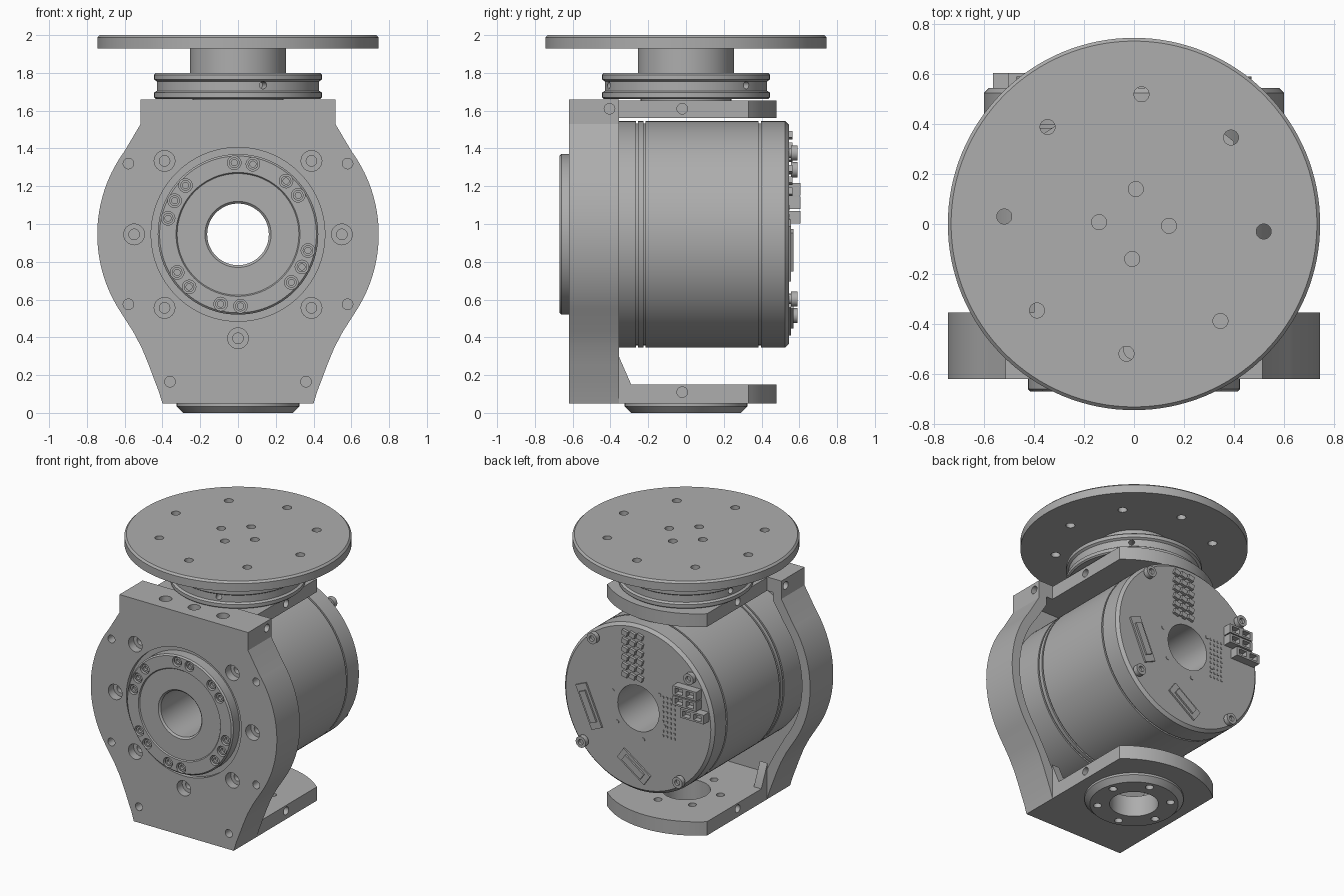
import bpy, bmesh
from math import sin, cos, pi, radians
from mathutils import Matrix, Vector

cube = bpy.data.objects.get("Cube")
if cube:
    bpy.data.objects.remove(cube)

mat = bpy.data.materials.new("machined_grey")
mat.use_nodes = True
GREY = (0.42, 0.42, 0.42, 1)
mat.diffuse_color = GREY
mat.node_tree.nodes["Principled BSDF"].inputs["Base Color"].default_value = GREY

CZ = 0.945        # height of the motor axis
BACK = 0.545      # rear face of the motor
AXES = {"x": Matrix.Rotation(pi / 2, 4, "Y"),
        "y": Matrix.Rotation(-pi / 2, 4, "X"),
        "z": Matrix.Identity(4)}


def lathe(bm, prof, axis="z", loc=(0, 0, 0), ring=False, n=96, turn=0):
    """Spin a (radius, height) profile; ring=True closes it on itself."""
    m = Matrix.Rotation(turn, 4, "Z") @ Matrix.Translation(loc) @ AXES[axis]
    loops = [[bm.verts.new(m @ Vector((r * cos(2 * pi * i / n), r * sin(2 * pi * i / n), h)))
              for i in range(n)] for r, h in prof]
    pairs = list(zip(loops, loops[1:]))
    if ring:
        pairs.append((loops[-1], loops[0]))
    else:
        bm.faces.new(loops[0])
        bm.faces.new(loops[-1])
    for a, b in pairs:
        for i in range(n):
            j = (i + 1) % n
            bm.faces.new((a[i], a[j], b[j], b[i]))


def drill(bm, r, a, b, axis, loc, turn=0):
    lathe(bm, [(r, a), (r, b)], axis, loc, n=24, turn=turn)


def prism(bm, pts, axis, a, b):
    """Extrude a flat outline along an axis from a to b."""
    put = {"x": lambda p, d: (d, p[0], p[1]),
           "y": lambda p, d: (p[0], d, p[1]),
           "z": lambda p, d: (p[0], p[1], d)}[axis]
    lo, hi = ([bm.verts.new(put(p, d)) for p in pts] for d in (a, b))
    bm.faces.new(lo)
    bm.faces.new(hi)
    for i in range(len(pts)):
        j = (i + 1) % len(pts)
        bm.faces.new((lo[i], lo[j], hi[j], hi[i]))


def box(bm, x, z, w, h, depth, tilt=0, base=BACK):
    """Block standing on the motor's rear face."""
    m = (Matrix.Translation((x, base + depth / 2, z)) @ Matrix.Rotation(-tilt, 4, "Y")
         @ Matrix.Diagonal((w, depth, h, 1)))
    bmesh.ops.create_cube(bm, size=1, matrix=m)


def to_object(name, bm):
    bmesh.ops.recalc_face_normals(bm, faces=bm.faces)
    me = bpy.data.meshes.new(name)
    bm.to_mesh(me)
    bm.free()
    ob = bpy.data.objects.new(name, me)
    bpy.context.scene.collection.objects.link(ob)
    return ob


def finish(name, bm, cuts=()):
    """Make the object, subtract the cutters in turn and shade it."""
    ob = to_object(name, bm)
    for c in cuts:
        cutter = to_object("cutter", c)
        cutter.hide_render = True
        mod = ob.modifiers.new("cut", "BOOLEAN")
        mod.object, mod.operation, mod.solver = cutter, "DIFFERENCE", "EXACT"
        dg = bpy.context.evaluated_depsgraph_get()
        ob.data = bpy.data.meshes.new_from_object(ob.evaluated_get(dg))
        ob.modifiers.clear()
        bpy.data.objects.remove(cutter)
    ob.data.name = name
    ob.data.materials.clear()
    ob.data.materials.append(mat)
    bpy.ops.object.select_all(action="DESELECT")
    ob.select_set(True)
    bpy.context.view_layer.objects.active = ob
    bpy.ops.object.shade_smooth_by_angle(angle=radians(30))
    return ob


def mirrored(half):
    return half + [(-x, z) for x, z in reversed(half)]


def arc(r, a, b, n=28, cz=CZ):
    return [(r * cos(radians(a + (b - a) * i / n)), cz + r * sin(radians(a + (b - a) * i / n)))
            for i in range(n + 1)]


def polar(r, deg, cz=CZ):
    return r * cos(radians(deg)), cz + r * sin(radians(deg))


# front plate: waisted outline, hollowed from behind
plate, pocket, bores = bmesh.new(), bmesh.new(), bmesh.new()
foot = [(0.40, 0.05), (0.42, 0.115), (0.445, 0.18), (0.475, 0.26), (0.51, 0.345), (0.555, 0.43)]
prism(plate, mirrored(foot + arc(0.745, -32, 36) + [(0.515, 1.53), (0.515, 1.66)]), "y", -0.62, -0.355)
inner = [(0.34, 0.15), (0.37, 0.2), (0.41, 0.29), (0.455, 0.38)]
prism(pocket, mirrored(inner + arc(0.68, -36, 38) + [(0.45, 1.5), (0.45, 1.56)]), "y", -0.52, -0.3)
lathe(bores, [(0.46, -0.7), (0.46, -0.59), (0.17, -0.59), (0.17, -0.4)], "y", (0, 0, CZ))
for k in range(8):
    if k != 2:
        x, z = polar(0.55, 45 * k)
        lathe(bores, [(0.055, -0.7), (0.055, -0.56), (0.028, -0.56), (0.028, -0.45)], "y", (x, 0, z), n=24)
for s in (-1, 1):
    for x, z in ((0.58, 1.32), (0.58, 0.575), (0.36, 0.165)):
        drill(bores, 0.028, -0.7, -0.53, "y", (s * x, 0, z))
    drill(bores, 0.028, s * 0.47, s * 0.6, "x", (0, -0.405, 1.61))
for x in (-0.23, 0, 0.23):
    drill(bores, 0.042, 1.59, 1.7, "z", (x, -0.5, 0))
finish("front_plate", plate, [pocket, bores])

# upper and lower arms with curved rear ends
rear = [(0.608 * sin(radians(a)), -0.128 + 0.608 * cos(radians(a))) for a in range(41, -42, -2)]
outline = [(-0.40, -0.355), (0.40, -0.355), (0.40, 0.33)] + rear + [(-0.40, 0.33)]
for name, lo, hi, hz in (("upper_arm", 1.56, 1.655, 1.61), ("lower_arm", 0.05, 0.15, 0.11)):
    arm, holes = bmesh.new(), bmesh.new()
    prism(arm, outline, "z", lo, hi)
    for s in (-1, 1):
        drill(holes, 0.028, s * 0.33, s * 0.6, "x", (0, -0.02, hz))
    if name == "lower_arm":
        lathe(holes, [(0.16, 0), (0.16, 0.3)])
        for k in range(6):
            x, y = polar(0.24, 60 * k + 15, 0)
            drill(holes, 0.027, 0, 0.3, "z", (x, y, 0))
    finish(name, arm, [holes])

# gussets joining plate walls to the lower arm
gusset = bmesh.new()
for s in (-1, 1):
    prism(gusset, [(-0.36, 0.14), (-0.36, 0.31), (-0.29, 0.15), (-0.29, 0.14)], "x", s * 0.34, s * 0.40)
finish("gussets", gusset)

# bevelled foot boss under the lower arm
boss, holes = bmesh.new(), bmesh.new()
lathe(boss, [(0.16, 0.05), (0.325, 0.05), (0.325, 0.035), (0.29, 0), (0.16, 0)], ring=True)
for k in range(6):
    x, y = polar(0.24, 60 * k + 15, 0)
    drill(holes, 0.027, -0.1, 0.1, "z", (x, y, 0))
finish("foot_boss", boss, [holes])

# motor housing with seam grooves and a through bore
housing = bmesh.new()
prof = [(0.165, -0.53), (0.6, -0.53)]
for y in (-0.26, -0.22, 0.39):
    prof += [(0.6, y - 0.006), (0.588, y - 0.006), (0.588, y + 0.006), (0.6, y + 0.006)]
prof += [(0.6, 0.525), (0.58, BACK), (0.165, BACK)]
lathe(housing, prof, "y", (0, 0, CZ), ring=True, n=128)
finish("motor_housing", housing)

# output flange and its sunk cap screws
flange, holes, screws = bmesh.new(), bmesh.new(), bmesh.new()
lathe(flange, [(0.163, -0.52), (0.425, -0.52), (0.425, -0.66), (0.415, -0.67), (0.328, -0.67),
               (0.322, -0.662), (0.175, -0.662), (0.163, -0.65)], "y", (0, 0, CZ), ring=True)
for deg in (93, 78, 48, 33, -13, -27, -42, -88, -104, -133, -148, 167, 152, 137):
    x, z = polar(0.38, deg)
    drill(holes, 0.036, -0.7, -0.63, "y", (x, 0, z))
    lathe(screws, [(0.028, -0.62), (0.028, -0.66), (0.016, -0.66), (0.016, -0.64)], "y", (x, 0, z), n=18)
finish("output_flange", flange, [holes])
finish("flange_screws", screws)

# rear cap screws
bolts = bmesh.new()
for k in range(4):
    x, z = polar(0.55, 51.5 + 90 * k)
    lathe(bolts, [(0.025, 0.5), (0.025, 0.555), (0.04, 0.555), (0.04, 0.59), (0.02, 0.59), (0.02, 0.57)],
          "y", (x, 0, z), n=24)
finish("rear_bolts", bolts)

# sockets, pin header and pads on the rear face
sockets, slots = bmesh.new(), bmesh.new()
for x, z in ((-0.41, 1.185), (-0.41, 1.112), (-0.47, 1.035)):
    box(sockets, x, z, 0.19, 0.066, 0.06)
    for dx in (-0.045, 0.045):
        box(slots, x + dx, z, 0.06, 0.04, 0.06, base=BACK + 0.02)
finish("power_sockets", sockets, [slots])

plugs = bmesh.new()
for x, z, tilt, length in ((0.39, 0.86, 66, 0.32), (0.03, 0.52, 35, 0.26)):
    t = radians(tilt)
    box(plugs, x, z, length, 0.09, 0.012, t)
    box(plugs, x, z, length * 0.7, 0.05, 0.024, t)
finish("signal_plugs", plugs)

header = bmesh.new()
for col in range(3):
    for row in range(6):
        box(header, 0.1 - 0.06 * col, 1.17 + 0.06 * row, 0.045, 0.035, 0.02, radians(15))
finish("pin_header", header)

pads = bmesh.new()
for col in range(4):
    for row in range(9):
        box(pads, -0.2 - 0.03 * col, 0.8 + 0.035 * row, 0.012, 0.014, 0.004)
for k in range(6):
    x, z = polar(0.22, 60 * k + 20)
    drill(pads, 0.014, BACK - 0.01, BACK + 0.004, "y", (x, 0, z))
finish("contact_pads", pads)

# grooved bearing collar and neck above the upper arm
collar, holes = bmesh.new(), bmesh.new()
lathe(collar, [(0.24, 1.64), (0.24, 1.662), (0.435, 1.662), (0.445, 1.67), (0.445, 1.695), (0.43, 1.705),
               (0.43, 1.755), (0.445, 1.765), (0.445, 1.79), (0.435, 1.8), (0.255, 1.8), (0.255, 1.94)])
for k in range(3):
    drill(holes, 0.02, 0.36, 0.5, "x", (0, 0, 1.735), turn=radians(120 * k - 72))
finish("bearing_collar", collar, [holes])

# round table top with mounting holes
table, holes = bmesh.new(), bmesh.new()
lathe(table, [(0.745, 1.93), (0.745, 1.987), (0.732, 2.0), (0.0005, 2.0), (0.0005, 1.93)], ring=True, n=128)
table.clear()
lathe(table, [(0.745, 1.93), (0.745, 1.987), (0.732, 2.0)], n=128)
for count, r, start in ((8, 0.52, -3.3), (4, 0.14, -3)):
    for k in range(count):
        x, y = polar(r, start + 360 / count * k, 0)
        drill(holes, 0.03, 1.9, 2.1, "z", (x, y, 0))
finish("table_top", table, [holes])
